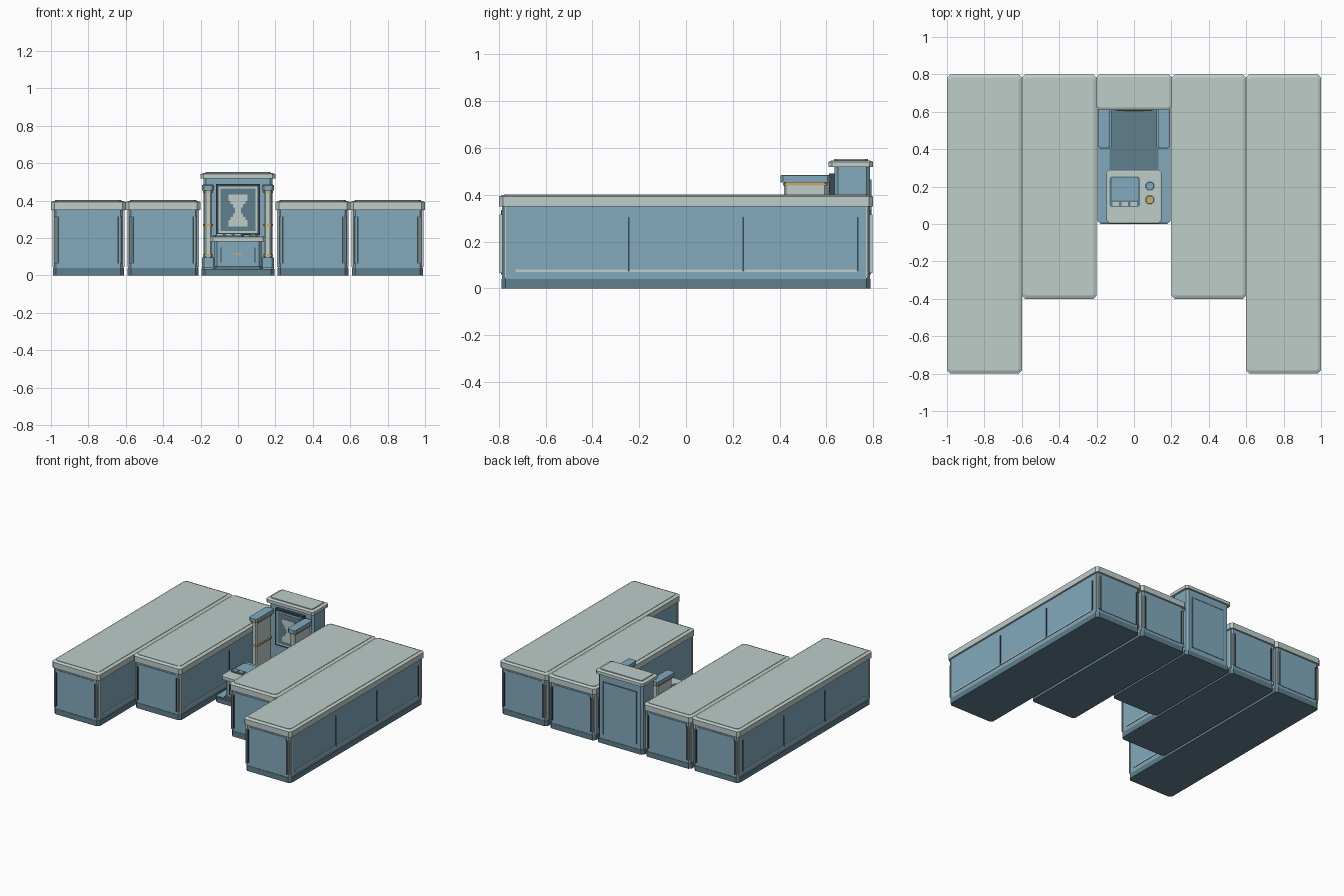
import bpy, bmesh, math

if "Cube" in bpy.data.objects:
    bpy.data.objects.remove(bpy.data.objects["Cube"])


def lin(c):
    c /= 255
    return c / 12.92 if c <= 0.04045 else ((c + 0.055) / 1.055) ** 2.4


def material(name, r, g, b):
    m = bpy.data.materials.new(name)
    m.diffuse_color = (lin(r), lin(g), lin(b), 1)
    m.use_nodes = True
    m.node_tree.nodes["Principled BSDF"].inputs["Base Color"].default_value = m.diffuse_color
    return m


PALE = material("pale_grey", 190, 205, 201)
BLUE = material("soft_blue", 130, 170, 188)
SLATE = material("slate_blue", 96, 128, 141)
DARK = material("dark_slate", 56, 72, 82)
GOLD = material("amber", 208, 172, 104)


def prism(bm, points, z0, z1, top_inset=0.0):
    """Extrude an outline from z0 to z1, optionally with a chamfered upper rim."""
    bottom = bm.faces.new([bm.verts.new((x, y, z0)) for x, y in points])
    ext = bmesh.ops.extrude_face_region(bm, geom=[bottom])["geom"]
    for v in ext:
        if isinstance(v, bmesh.types.BMVert):
            v.co.z = z1
    if top_inset:
        top = [f for f in ext if isinstance(f, bmesh.types.BMFace)]
        bmesh.ops.inset_region(bm, faces=top, thickness=top_inset)
        for v in top[0].verts:
            v.co.z += top_inset * 0.4


def finish(name, bm, mat):
    bmesh.ops.recalc_face_normals(bm, faces=bm.faces)
    me = bpy.data.meshes.new(name)
    bm.to_mesh(me)
    bm.free()
    me.materials.append(mat)
    ob = bpy.data.objects.new(name, me)
    bpy.context.collection.objects.link(ob)
    return ob


def outline(x0, x1, y0, y1, c):
    if c <= 0:
        return [(x0, y0), (x1, y0), (x1, y1), (x0, y1)]
    return [(x0 + c, y0), (x1 - c, y0), (x1, y0 + c), (x1, y1 - c),
            (x1 - c, y1), (x0 + c, y1), (x0, y1 - c), (x0, y0 + c)]


def block(name, x, y, z, mat, c=0.0, rim=0.0):
    bm = bmesh.new()
    prism(bm, outline(*x, *y, c), *z, rim)
    return finish(name, bm, mat)


def strips(name, boxes, mat):
    """Several thin boxes joined into one part."""
    bm = bmesh.new()
    for x, y, z in boxes:
        prism(bm, outline(*x, *y, 0), *z)
    return finish(name, bm, mat)


def ends(x0, x1, y, out, name):
    """Panel and vertical trims on a short face; out is the y direction it faces."""
    def d(t):
        return tuple(sorted((y - out * 0.002, y + out * t)))
    block(name + "_end_panel", (x0 + 0.045, x1 - 0.045), d(0.004), (0.06, 0.335), BLUE)
    strips(name + "_end_trim", [((a, a + 0.009), d(0.01), (0.065, 0.315))
                                for a in (x0 + 0.022, x1 - 0.031)], PALE)
    strips(name + "_end_groove", [((a, a + 0.007), d(0.008), (0.065, 0.315))
                                  for a in (x0 + 0.036, x1 - 0.043)], DARK)


def counter(name, x0, x1, y0, y1, panels):
    block(name + "_plinth", (x0 + 0.01, x1 - 0.01), (y0 + 0.01, y1 - 0.01), (0, 0.04), SLATE, 0.018)
    block(name + "_body", (x0 + 0.013, x1 - 0.013), (y0 + 0.013, y1 - 0.013), (0.04, 0.352), BLUE, 0.015)
    block(name + "_worktop", (x0, x1), (y0, y1), (0.35, 0.392), PALE, 0.018, 0.018)
    # raised middle of the worktop leaves a shallow step round the rim
    block(name + "_worktop_inlay", (x0 + 0.022, x1 - 0.022), (y0 + 0.022, y1 - 0.022),
          (0.39, 0.402), PALE, 0.015)
    ends(x0, x1, y0 + 0.013, -1, name)
    ends(x0, x1, y1 - 0.013, 1, name + "_rear")
    # long faces: kick rails, corner trims and seams between the panels
    rails, seams = [], []
    step = (y1 - y0 - 0.13) / panels
    for side in (x0 + 0.013, x1 - 0.013):
        sx = (side - 0.005, side + 0.005)
        for i in range(panels):
            a = y0 + 0.065 + i * step
            rails.append((sx, (a + 0.005, a + step - 0.005), (0.07, 0.08)))
            seams.append((sx, (a + step - 0.003, a + step + 0.003), (0.075, 0.305)))
        for a in (y0 + 0.022, y1 - 0.030):
            rails.append((sx, (a, a + 0.008), (0.045, 0.35)))
    strips(name + "_rails", rails, PALE)
    strips(name + "_seams", seams, DARK)


for s, label in ((-1, "left"), (1, "right")):
    counter(label + "_outer_counter", *sorted((s * 0.6, s * 1.0)), -0.8, 0.8, 3)
    counter(label + "_inner_counter", *sorted((s * 0.2, s * 0.6)), -0.4, 0.8, 2)

# Centre floor plinth
block("centre_plinth", (-0.195, 0.195), (0.0, 0.79), (0, 0.035), SLATE, 0.018)
for s, label in ((-1, "left"), (1, "right")):
    sx = lambda a, b: tuple(sorted((s * a, s * b)))
    block(label + "_floor_edge", sx(0.13, 0.193), (0.012, 0.62), (0.033, 0.042), BLUE)
    # Column with amber bands
    block(label + "_column_foot", sx(0.12, 0.193), (0.405, 0.62), (0.04, 0.095), BLUE, 0.01)
    block(label + "_column_shaft", sx(0.14, 0.18), (0.42, 0.60), (0.09, 0.46), PALE, 0.008)
    for i, z in enumerate((0.10, 0.265, 0.44)):
        block(f"{label}_column_band_{i}", sx(0.134, 0.186), (0.414, 0.606), (z, z + 0.011), GOLD, 0.008)
    block(label + "_column_cap", sx(0.128, 0.193), (0.405, 0.615), (0.453, 0.482), BLUE, 0.01, 0.008)

# Rear tower
block("tower_body", (-0.185, 0.185), (0.635, 0.787), (0.03, 0.525), BLUE, 0.015)
block("tower_cap", (-0.2, 0.2), (0.61, 0.8), (0.518, 0.541), PALE, 0.015, 0.015)
block("tower_cap_inlay", (-0.175, 0.175), (0.632, 0.778), (0.54, 0.553), PALE, 0.012)
block("tower_rear_panel", (-0.135, 0.135), (0.785, 0.791), (0.07, 0.46), BLUE)
strips("tower_rear_trim", [((a, a + 0.006), (0.785, 0.793), (0.07, 0.46)) for a in (-0.141, 0.135)]
       + [((-0.141, 0.141), (0.785, 0.793), (0.46, 0.466))], SLATE)

# Wall screen with stepped hourglass
block("screen_bezel", (-0.118, 0.118), (0.612, 0.64), (0.215, 0.49), DARK)
block("screen_frame", (-0.104, 0.104), (0.608, 0.63), (0.228, 0.476), PALE)
block("screen_panel", (-0.094, 0.094), (0.605, 0.63), (0.238, 0.466), SLATE)
widths = (0.052, 0.052, 0.04, 0.028, 0.017, 0.017, 0.028, 0.04, 0.052, 0.052)
strips("hourglass", [((-w, w), (0.601, 0.61), (0.262 + i * 0.017, 0.279 + i * 0.017))
                     for i, w in enumerate(widths)], PALE)

# Console desk
block("console_body", (-0.125, 0.125), (0.03, 0.275), (0.033, 0.185), BLUE, 0.012)
block("console_foot", (-0.13, 0.13), (0.015, 0.285), (0.033, 0.05), SLATE, 0.012)
block("console_top", (-0.148, 0.148), (0.003, 0.288), (0.182, 0.206), PALE, 0.015, 0.008)
strips("console_grooves", [((a - 0.003, a + 0.003), (0.025, 0.035), (0.07, 0.15))
                           for a in (-0.09, 0.09)], DARK)
block("console_handle", (-0.02, 0.02), (0.022, 0.035), (0.108, 0.121), GOLD)
block("console_display_bezel", (-0.13, 0.033), (0.09, 0.255), (0.205, 0.216), SLATE, 0.01)
block("console_display", (-0.118, 0.021), (0.125, 0.245), (0.214, 0.221), BLUE, 0.006)
strips("console_keys", [((a, a + 0.036), (0.095, 0.117), (0.214, 0.223))
                        for a in (-0.115, -0.067, -0.019)], PALE)
for name, y, mat in (("blue_button", 0.203, BLUE), ("amber_button", 0.13, GOLD)):
    block(name + "_ring", (0.06, 0.11), (y - 0.025, y + 0.025), (0.205, 0.213), SLATE, 0.014)
    block(name, (0.065, 0.105), (y - 0.02, y + 0.02), (0.21, 0.222), mat, 0.011)
